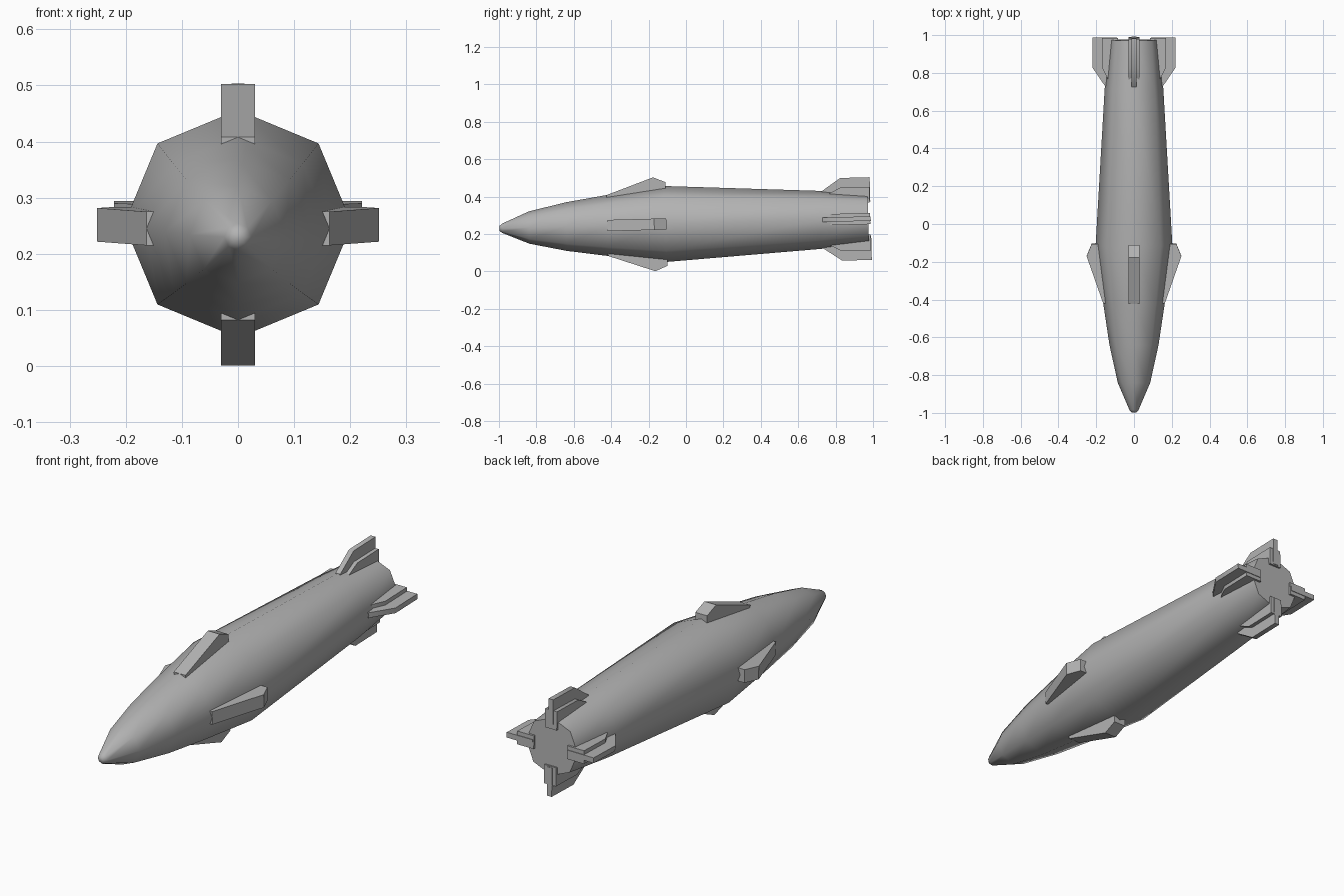
import bpy
import bmesh
import math
from mathutils import Matrix

cube = bpy.data.objects.get("Cube")
if cube:
    bpy.data.objects.remove(cube, do_unlink=True)

# One plain grey for the whole model
grey = bpy.data.materials.new("plain_grey")
grey.use_nodes = True
grey.diffuse_color = (0.45, 0.45, 0.45, 1)
grey.node_tree.nodes["Principled BSDF"].inputs["Base Color"].default_value = (0.45, 0.45, 0.45, 1)

# The whole body rises slightly towards the tail
POSE = Matrix.Translation((0, 0, 0.256)) @ Matrix.Rotation(0.0265, 4, "X")


def finish(name, bm, angle):
    bmesh.ops.recalc_face_normals(bm, faces=bm.faces[:])
    bm.transform(POSE)
    mesh = bpy.data.meshes.new(name)
    bm.to_mesh(mesh)
    bm.free()
    mesh.materials.append(grey)
    obj = bpy.data.objects.new(name, mesh)
    bpy.context.collection.objects.link(obj)
    bpy.ops.object.select_all(action="DESELECT")
    obj.select_set(True)
    bpy.context.view_layer.objects.active = obj
    bpy.ops.object.shade_smooth_by_angle(angle=math.radians(angle))


def lathe(name, profile, sides=8):
    """Rings of (y, radius) joined along the y axis."""
    bm = bmesh.new()
    rings = []
    for y, r in profile:
        turns = [math.tau * i / sides for i in range(sides)]
        rings.append([bm.verts.new((r * math.cos(a), y, r * math.sin(a))) for a in turns])
    for a, b in zip(rings, rings[1:]):
        for i in range(sides):
            j = (i + 1) % sides
            bm.faces.new((a[i], a[j], b[j], b[i]))
    bm.faces.new(rings[0])
    bm.faces.new(rings[-1])
    finish(name, bm, 60)


def fin(name, outline, half_width, quarter):
    """Outline of (y, radius) given a thickness, then turned about the body."""
    bm = bmesh.new()
    face = bm.faces.new([bm.verts.new((-half_width, y, r)) for y, r in outline])
    moved = bmesh.ops.extrude_face_region(bm, geom=[face])["geom"]
    bmesh.ops.translate(bm, vec=(2 * half_width, 0, 0),
                        verts=[v for v in moved if isinstance(v, bmesh.types.BMVert)])
    bm.transform(Matrix.Rotation(quarter * math.pi / 2, 4, "Y"))
    finish(name, bm, 40)


# Body
lathe("body", [(-0.998, 0.012), (-0.985, 0.024), (-0.84, 0.086), (-0.64, 0.13),
               (-0.42, 0.163), (-0.11, 0.203), (0.72, 0.155), (0.975, 0.131)])

# Four middle fins and four stepped tail fins
middle = [(-0.42, 0.12), (-0.42, 0.163), (-0.17, 0.251), (-0.105, 0.224), (-0.105, 0.12)]
tail = [(0.73, 0.12), (0.73, 0.153), (0.83, 0.221), (0.988, 0.221), (0.988, 0.09)]
step = [(0.77, 0.11), (0.77, 0.14), (0.83, 0.17), (0.985, 0.17), (0.985, 0.085)]
for quarter, side in enumerate(("top", "left", "bottom", "right")):
    fin(side + "_middle_fin", middle, 0.03, quarter)
    fin(side + "_tail_fin", tail, 0.012, quarter)
    fin(side + "_tail_step", step, 0.03, quarter)
